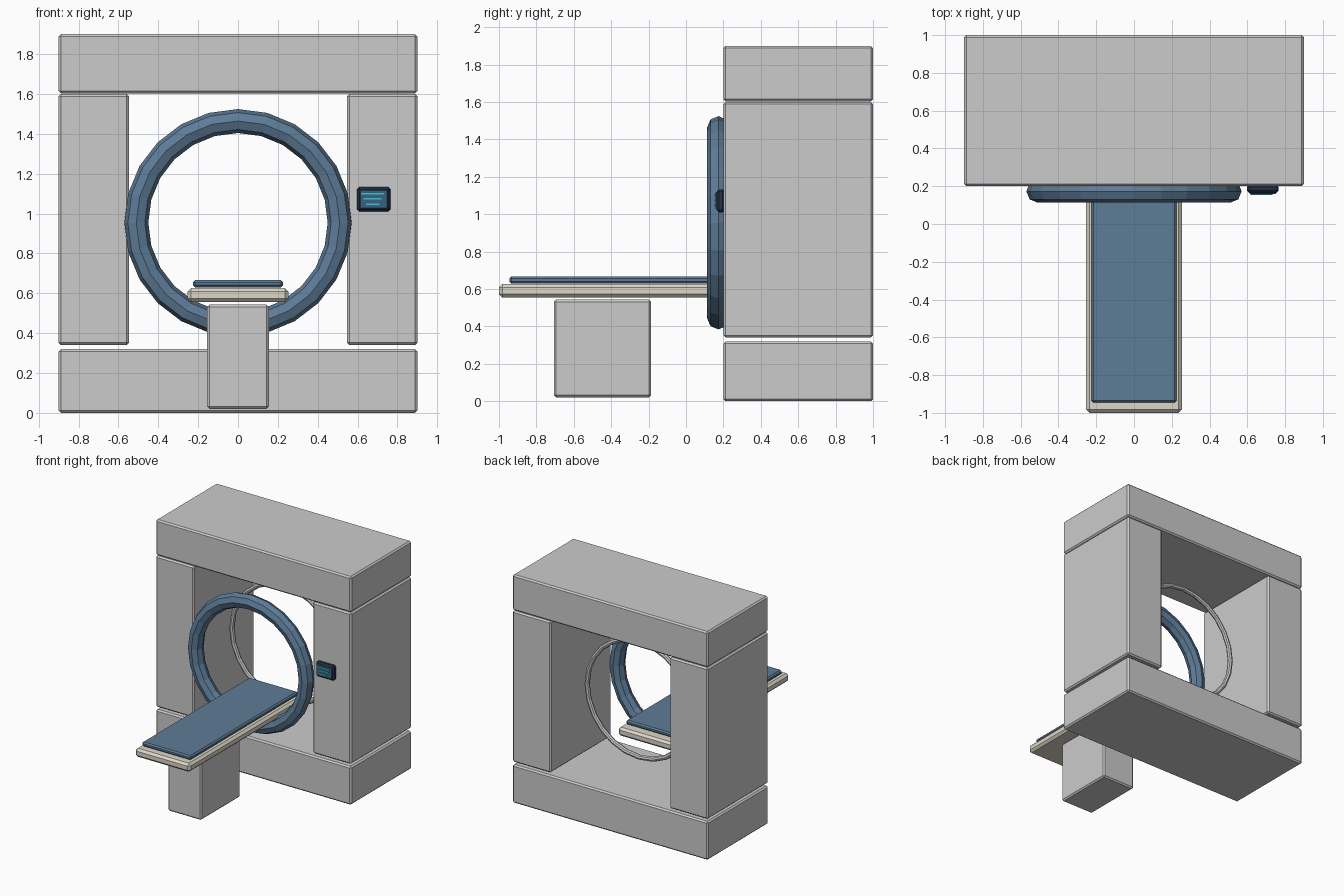
import bpy, bmesh
from math import radians

if "Cube" in bpy.data.objects:
    bpy.data.objects.remove(bpy.data.objects["Cube"])


def material(name, rgb):
    m = bpy.data.materials.new(name)
    m.diffuse_color = (*rgb, 1)
    m.use_nodes = True
    m.node_tree.nodes["Principled BSDF"].inputs["Base Color"].default_value = m.diffuse_color
    return m


BLUE = material("steel_blue", (0.11, 0.20, 0.31))
CREAM = material("cream", (0.72, 0.68, 0.58))
DARK = material("dark_navy", (0.02, 0.03, 0.06))
SCREEN = material("screen_blue", (0.04, 0.12, 0.22))
CYAN = material("cyan", (0.05, 0.55, 0.60))


def box(name, x, y, z, bevel=0.012, mat=None):
    """Chamfered block spanning the given (min, max) ranges."""
    bm = bmesh.new()
    bmesh.ops.create_cube(bm, size=1)
    for v in bm.verts:
        v.co = [(r[0] + r[1]) / 2 + c * (r[1] - r[0]) for r, c in zip((x, y, z), v.co)]
    if bevel:
        bmesh.ops.bevel(bm, geom=bm.edges[:], offset=bevel, segments=1, affect='EDGES')
    mesh = bpy.data.meshes.new(name)
    bm.to_mesh(mesh)
    bm.free()
    ob = bpy.data.objects.new(name, mesh)
    bpy.context.collection.objects.link(ob)
    if mat:
        mesh.materials.append(mat)
    return ob


def ring(name, y, major, minor, mat=None):
    """Faceted torus facing the front."""
    bpy.ops.mesh.primitive_torus_add(
        major_segments=24, minor_segments=8, major_radius=major, minor_radius=minor,
        location=(0, y, 0.954), rotation=(radians(90), 0, 0))
    ob = bpy.context.object
    ob.name = name
    if mat:
        ob.data.materials.append(mat)


# Gantry frame
DEPTH = (0.2, 1.0)
box("gantry_base", (-0.9, 0.9), DEPTH, (0.0, 0.32))
box("gantry_top", (-0.9, 0.9), DEPTH, (1.603, 1.9))
box("gantry_pillar_left", (-0.9, -0.547), DEPTH, (0.34, 1.6))
box("gantry_pillar_right", (0.547, 0.9), DEPTH, (0.34, 1.6))

# Bore rings
ring("bore_ring_front", 0.173, 0.51, 0.06, BLUE)
ring("bore_ring_inner", 0.61, 0.483, 0.02)

# Patient table
box("table_pedestal", (-0.155, 0.155), (-0.706, -0.187), (0.02, 0.543))
box("table_top", (-0.253, 0.253), (-1.0, 0.54), (0.555, 0.626), 0.018, CREAM)
box("table_pad", (-0.226, 0.226), (-0.945, 0.47), (0.63, 0.666), 0.011, BLUE)

# Control panel with indicator bars
box("control_panel", (0.597, 0.766), (0.165, 0.207), (1.01, 1.133), 0.012, DARK)
box("panel_screen", (0.612, 0.751), (0.159, 0.17), (1.024, 1.119), 0.003, SCREEN)
for i, (half, z) in enumerate(((0.057, 1.1), (0.046, 1.075), (0.034, 1.047))):
    box(f"indicator_bar_{i + 1}", (0.675 - half, 0.675 + half), (0.153, 0.162),
        (z - 0.004, z + 0.004), 0, CYAN)
